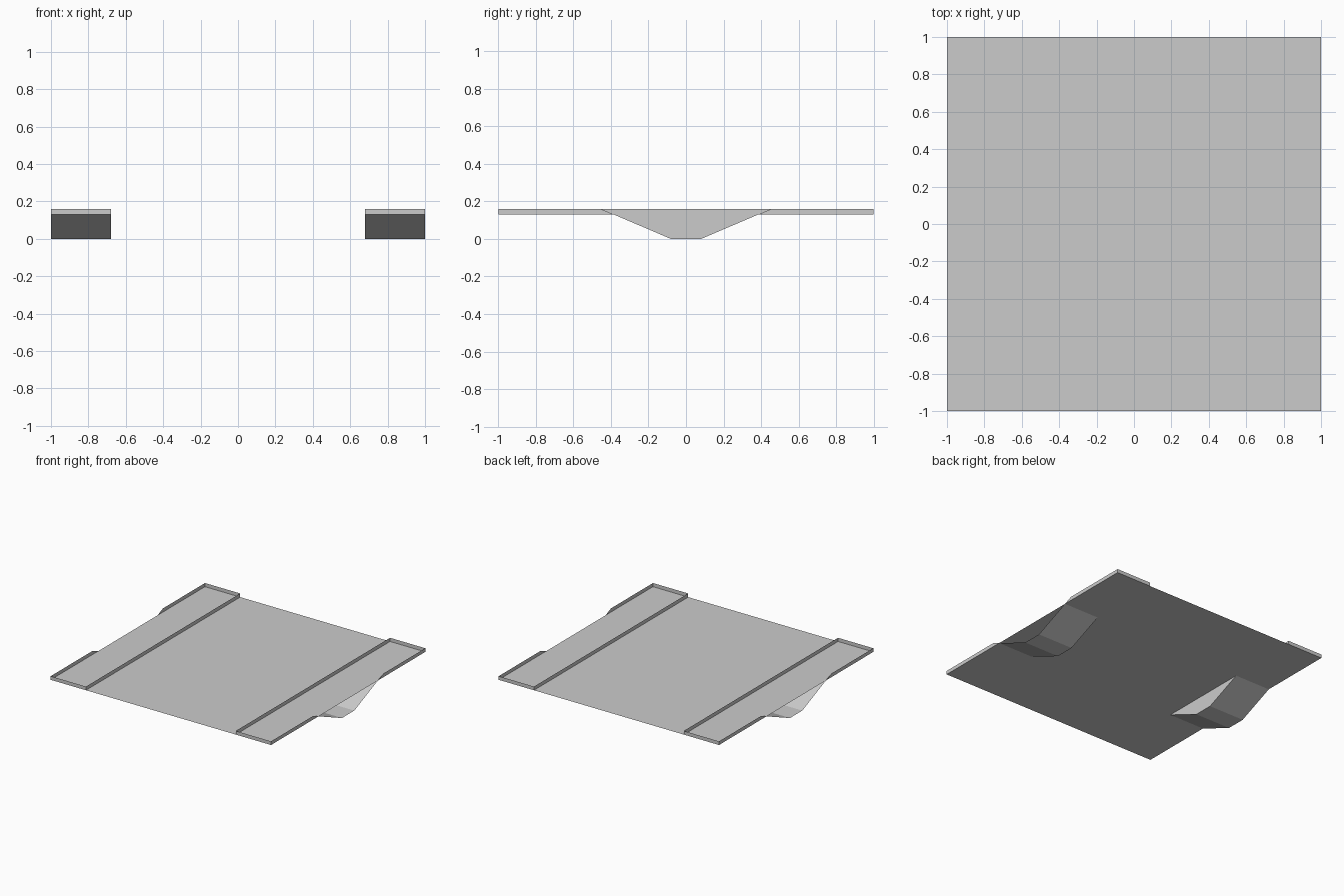
import bpy

if "Cube" in bpy.data.objects:
    bpy.data.objects.remove(bpy.data.objects["Cube"])

Z_LOW, Z_TOP = 0.13, 0.16   # plate level and rim top
X_IN, X_OUT = 0.68, 1.0     # side tray limits


def sheet(name, verts, faces):
    mesh = bpy.data.meshes.new(name)
    mesh.from_pydata(verts, [], faces)
    obj = bpy.data.objects.new(name, mesh)
    bpy.context.collection.objects.link(obj)
    return obj


def wall(name, points_yz, x):
    """Upright flat panel in a plane of constant x."""
    return sheet(name, [(x, y, z) for y, z in points_yz],
                 [tuple(range(len(points_yz)))])


# Thin deck across the full footprint
sheet("deck", [(-1, -1, Z_LOW), (1, -1, Z_LOW), (1, 1, Z_LOW), (-1, 1, Z_LOW)],
      [(0, 1, 2, 3)])

keel = [(-0.385, Z_LOW), (-0.08, 0), (0.08, 0), (0.385, Z_LOW)]

for side, label in ((-1, "left"), (1, "right")):
    a, b = side * X_IN, side * X_OUT

    # Folded trough hanging under the deck, open on the outer side
    verts = [(x, y, z) for y, z in keel for x in (a, b)]
    faces = [(2 * i, 2 * i + 1, 2 * i + 3, 2 * i + 2) for i in range(3)]
    sheet(label + "_trough", verts, faces)

    # Inner wall closes the trough and forms the inner rim
    wall(label + "_inner_wall",
         [(-1, Z_TOP), (-1, Z_LOW)] + keel + [(1, Z_LOW), (1, Z_TOP)], a)

    for end, end_label in ((-1, "front"), (1, "back")):
        # Outer rim with slanted inner end
        wall(f"{label}_{end_label}_outer_rim",
             [(end, Z_LOW), (end * 0.385, Z_LOW),
              (end * 0.455, Z_TOP), (end, Z_TOP)], b)
        # End rim
        sheet(f"{label}_{end_label}_end_rim",
              [(a, end, Z_LOW), (b, end, Z_LOW), (b, end, Z_TOP), (a, end, Z_TOP)],
              [(0, 1, 2, 3)])
